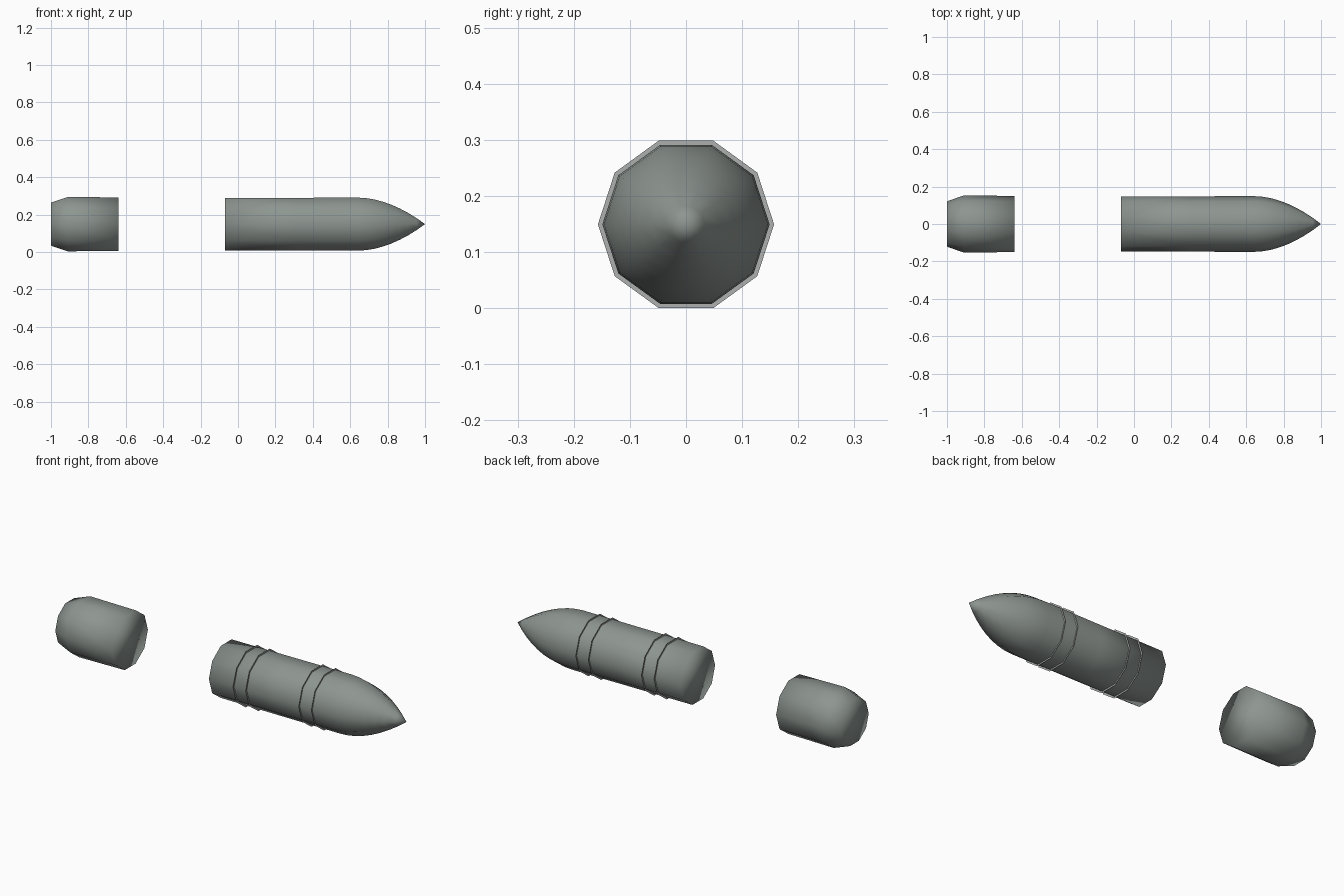
import bpy
import bmesh
import math

if "Cube" in bpy.data.objects:
    bpy.data.objects.remove(bpy.data.objects["Cube"])

SIDES = 10
RING_R = 0.157
AXIS_Z = RING_R * math.sin(math.radians(72))


def make_material(name, rgb):
    mat = bpy.data.materials.new(name)
    mat.use_nodes = True
    color = (*rgb, 1.0)
    mat.diffuse_color = color
    mat.node_tree.nodes["Principled BSDF"].inputs["Base Color"].default_value = color
    return mat


def lathe_x(name, profile, mat, caps=True, smooth=True):
    """Spin (x, radius) points into a ten-sided solid around the long axis."""
    bm = bmesh.new()
    loops = []
    for x, r in profile:
        if r == 0:
            loops.append([bm.verts.new((x, 0, AXIS_Z))] * SIDES)
            continue
        angles = [2 * math.pi * i / SIDES for i in range(SIDES)]
        loops.append([bm.verts.new((x, r * math.cos(a), AXIS_Z + r * math.sin(a)))
                      for a in angles])
    for a, b in zip(loops, loops[1:]):
        for i in range(SIDES):
            j = (i + 1) % SIDES
            corners = dict.fromkeys((a[i], a[j], b[j], b[i]))
            bm.faces.new(list(corners))
    if caps:
        for loop in (loops[0], loops[-1]):
            if loop[0] is not loop[1]:
                bm.faces.new(loop)
    bmesh.ops.recalc_face_normals(bm, faces=bm.faces)
    for f in bm.faces:
        f.smooth = smooth
    mesh = bpy.data.meshes.new(name)
    bm.to_mesh(mesh)
    bm.free()
    mesh.materials.append(mat)
    obj = bpy.data.objects.new(name, mesh)
    bpy.context.collection.objects.link(obj)
    return obj


steel = make_material("grey_green_steel", (0.27, 0.305, 0.285))
pale = make_material("pale_grey", (0.42, 0.435, 0.425))

# Main body: straight barrel running into a curved pointed nose
BODY_R, NOSE_X = 0.149, 0.64
body = [(-0.07, 0.147), (0.31, 0.148)]
STEPS = 8
for i in range(STEPS + 1):
    t = i / STEPS
    body.append((NOSE_X + (1 - NOSE_X) * t, BODY_R * (1 - t ** 1.9)))
lathe_x("shell_body", body, steel)

# Separate tail piece with a tapered end
lathe_x("shell_tail", [(-1, 0.121), (-0.91, 0.153), (-0.64, 0.15)], steel)

# Paper-thin rims in two pairs around the body
for n, x in enumerate((0.08, 0.155, 0.47, 0.545)):
    lathe_x(f"band_rim_{n + 1}", [(x, 0.14), (x, RING_R)], pale, caps=False, smooth=False)
